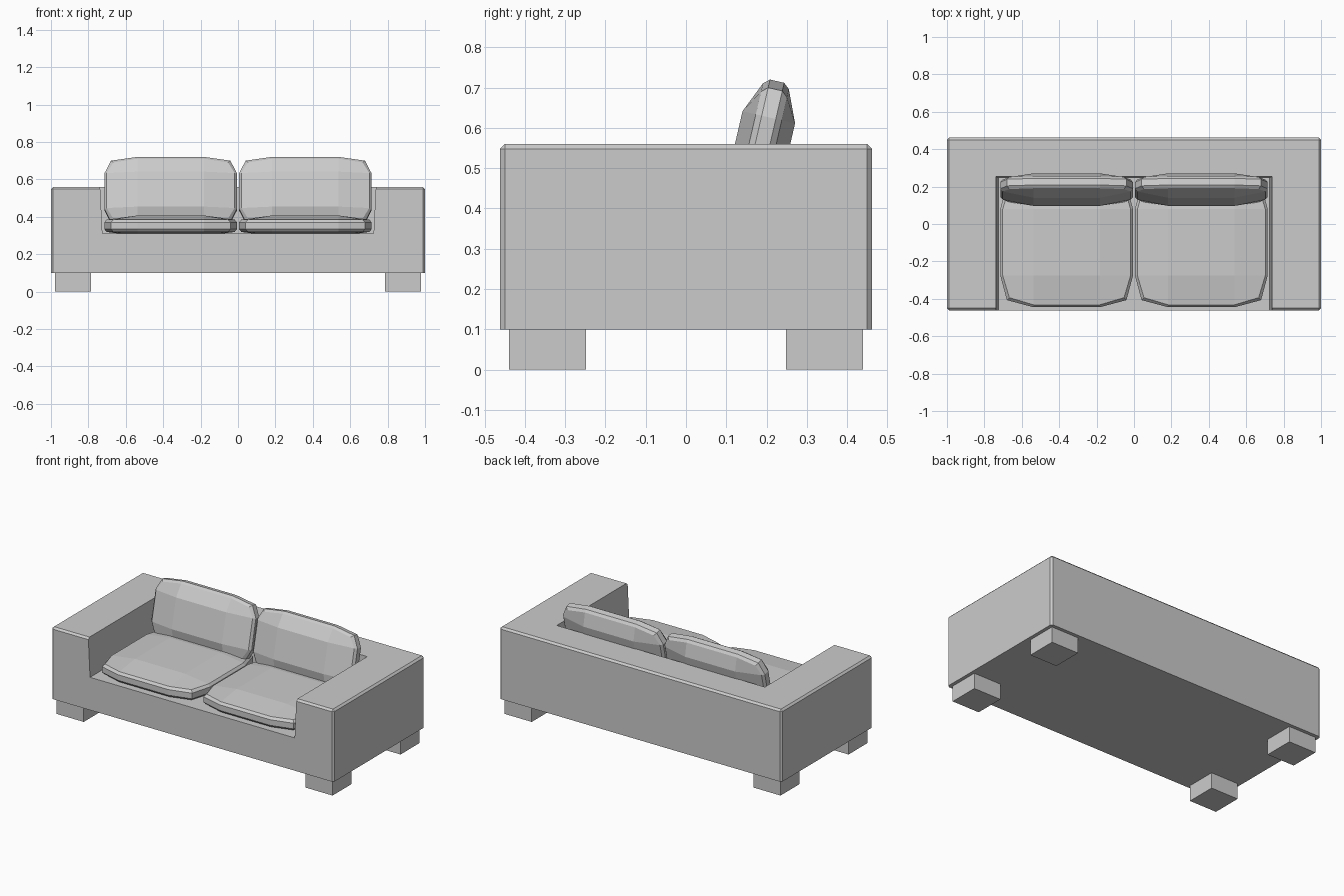
import bpy, bmesh, math
from mathutils import Matrix

if "Cube" in bpy.data.objects:
    bpy.data.objects.remove(bpy.data.objects["Cube"])


def make_object(name, bm):
    bmesh.ops.recalc_face_normals(bm, faces=bm.faces)
    mesh = bpy.data.meshes.new(name)
    bm.to_mesh(mesh)
    bm.free()
    ob = bpy.data.objects.new(name, mesh)
    bpy.context.collection.objects.link(ob)
    return ob


def box(x0, x1, y0, y1, z0, z1):
    bm = bmesh.new()
    bmesh.ops.create_cube(bm, size=1)
    for v in bm.verts:
        v.co.x = x1 if v.co.x > 0 else x0
        v.co.y = y1 if v.co.y > 0 else y0
        v.co.z = z1 if v.co.z > 0 else z0
    return bm


# Body: block with chamfered upright and top edges
bm = box(-1, 1, -0.462, 0.462, 0.1, 0.56)
edges = [e for e in bm.edges if any(v.co.z > 0.3 for v in e.verts)]
bmesh.ops.bevel(bm, geom=edges, offset=0.012, segments=1, affect='EDGES')
body = make_object("body", bm)

# Seat recess: slightly flared cutter, open at the front
bm = box(-0.725, 0.725, -0.6, 0.245, 0.31, 0.7)
for v in bm.verts:
    if v.co.z > 0.5:
        v.co.x *= 0.744 / 0.725
        if v.co.y > 0:
            v.co.y = 0.261
cutter = make_object("recess_cutter", bm)
cutter.hide_render = True
mod = body.modifiers.new("recess", 'BOOLEAN')
mod.operation = 'DIFFERENCE'
mod.solver = 'EXACT'
mod.object = cutter
bpy.context.view_layer.objects.active = body
bpy.ops.object.modifier_apply(modifier=mod.name)
bpy.data.objects.remove(cutter)

# Block legs
for sx, side in ((-1, "left"), (1, "right")):
    for sy, end in ((-1, "front"), (1, "back")):
        xs = sorted((sx * 0.785, sx * 0.978))
        ys = sorted((sy * 0.248, sy * 0.44))
        make_object(f"{end}_{side}_leg", box(*xs, *ys, 0, 0.1))


def cushion(name, hx, hy, puff, matrix):
    """Faceted pillow: twelve-sided rim with a raised panel on both faces."""
    bm = bmesh.new()
    ax, ay = hx * 0.5, hy * 0.51
    rings = []
    for inset, z in ((0.013, 0.033), (0, 0.018), (0, -0.018), (0.013, -0.033)):
        ring = []
        for i, (sx, sy) in enumerate(((1, 1), (-1, 1), (-1, -1), (1, -1))):
            ox, oy = hx - inset, hy - inset
            pts = [(ox, ay), (ox - hx * 0.1, oy - hy * 0.11), (ax, oy)]
            for x, y in (pts if i % 2 == 0 else pts[::-1]):
                ring.append(bm.verts.new((sx * x, sy * y, z)))
        rings.append(ring)
    for a, b in zip(rings, rings[1:]):
        for i in range(12):
            j = (i + 1) % 12
            bm.faces.new((a[i], b[i], b[j], a[j]))
    for ring, z in ((rings[0], puff), (rings[-1], -puff)):
        c = [bm.verts.new((sx * ax, sy * ay, z))
             for sx, sy in ((1, 1), (-1, 1), (-1, -1), (1, -1))]
        bm.faces.new(c)
        for k in range(4):
            n = (k + 1) % 4
            bm.faces.new((c[k], *ring[3 * k:3 * k + 3]))
            bm.faces.new((c[k], ring[3 * k + 2], ring[3 * n], c[n]))
    bm.transform(matrix)
    make_object(name, bm)


# Two seat cushions and two leaning back cushions
for sx, side in ((-1, "left"), (1, "right")):
    cushion(f"{side}_seat_cushion", 0.355, 0.347, 0.055,
            Matrix.Translation((sx * 0.36, -0.098, 0.352)))
    cushion(f"{side}_back_cushion", 0.355, 0.188, 0.067,
            Matrix.Translation((sx * 0.36, 0.184, 0.533))
            @ Matrix.Rotation(math.radians(90 - 13), 4, 'X'))
